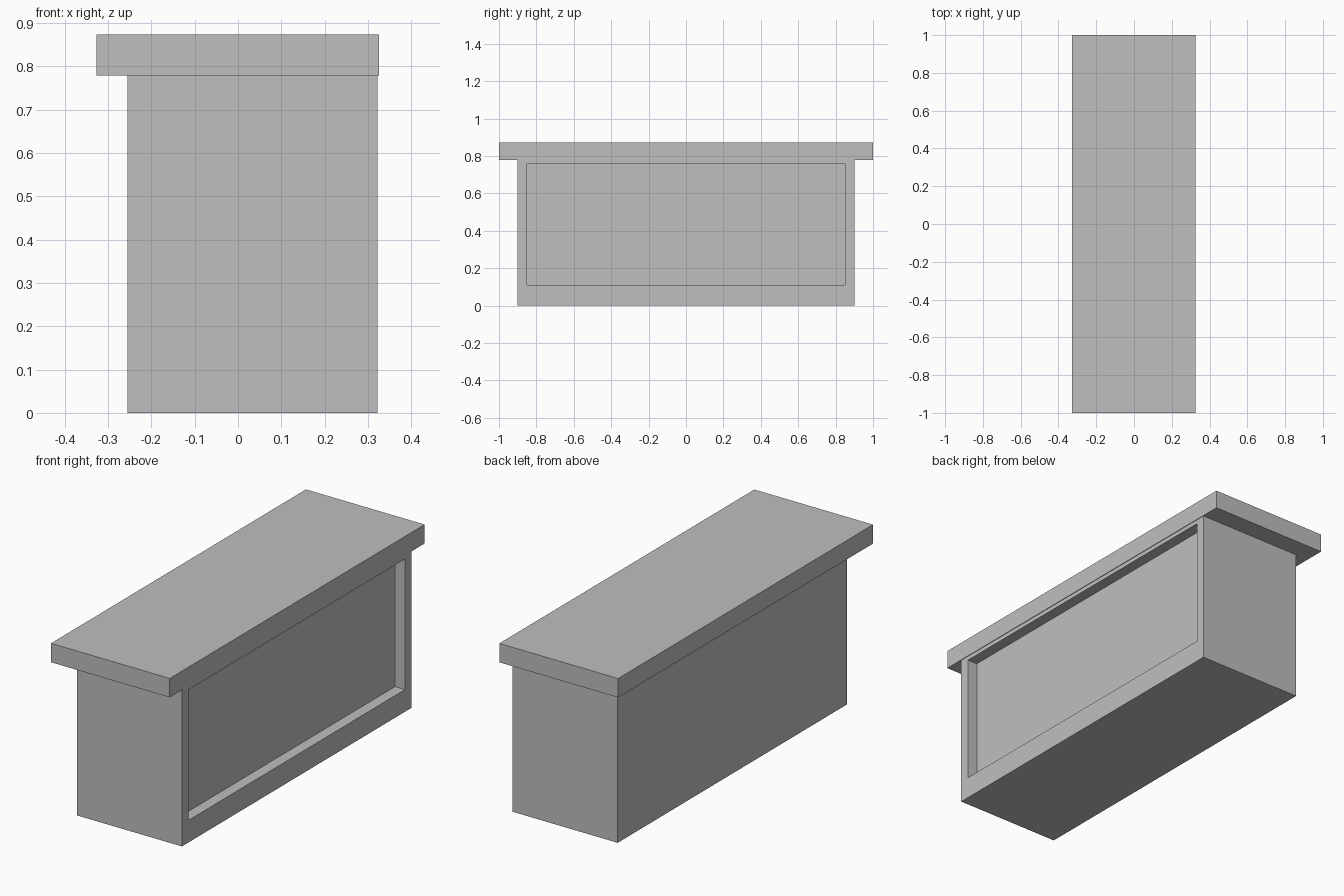
import bpy
import bmesh

default = bpy.data.objects.get("Cube")
if default:
    bpy.data.objects.remove(default, do_unlink=True)

grey = bpy.data.materials.new("plain_grey")
grey.use_nodes = True
colour = (0.52, 0.52, 0.52, 1)
grey.diffuse_color = colour
grey.node_tree.nodes["Principled BSDF"].inputs["Base Color"].default_value = colour


def box(bm, low, high):
    """Fill bm with a box spanning two corners."""
    bmesh.ops.create_cube(bm, size=1)
    for v in bm.verts:
        v.co = [h if c > 0 else l for c, l, h in zip(v.co, low, high)]
    bm.normal_update()


def finish(bm, name):
    mesh = bpy.data.meshes.new(name)
    bm.to_mesh(mesh)
    bm.free()
    mesh.materials.append(grey)
    obj = bpy.data.objects.new(name, mesh)
    bpy.context.collection.objects.link(obj)
    return obj


# Counter top slab, overhanging both ends and the -x side
bm = bmesh.new()
box(bm, (-0.327, -1, 0.779), (0.325, 1, 0.873))
finish(bm, "counter_top")

# Counter body with a framed recess in the +x side
bm = bmesh.new()
box(bm, (-0.255, -0.9, 0), (0.322, 0.9, 0.779))
panel = max(bm.faces, key=lambda f: f.normal.x)
bmesh.ops.inset_individual(bm, faces=[panel], thickness=0.05)
for v in panel.verts:
    v.co.y = 0.85 if v.co.y > 0 else -0.85
    v.co.z = 0.758 if v.co.z > 0.4 else 0.11
# Sink the panel behind its frame
recess = bmesh.ops.extrude_discrete_faces(bm, faces=[panel])["faces"]
for v in recess[0].verts:
    v.co.x -= 0.055
bmesh.ops.recalc_face_normals(bm, faces=bm.faces)
finish(bm, "counter_body")
